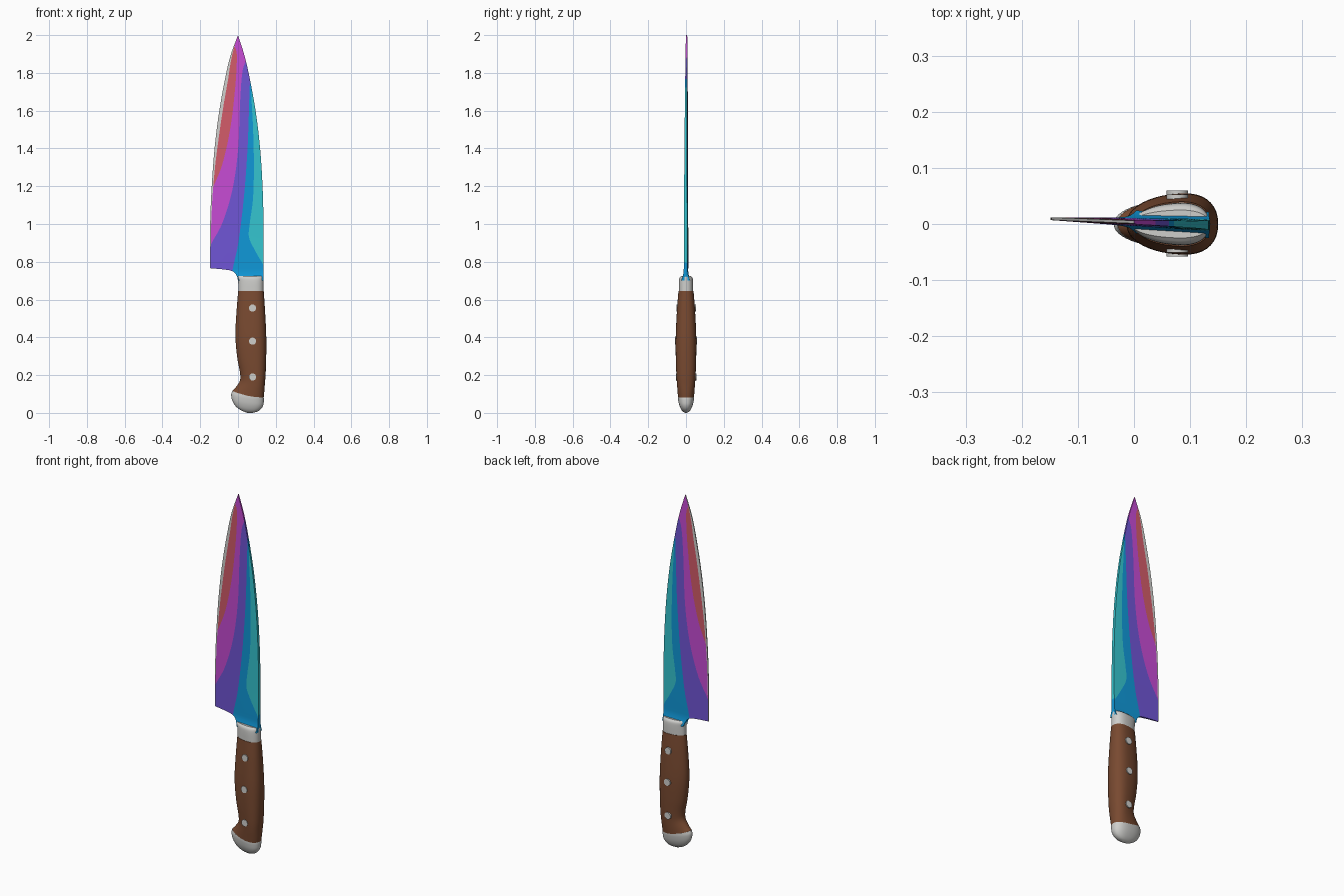
import bpy, bmesh, math

if "Cube" in bpy.data.objects:
    bpy.data.objects.remove(bpy.data.objects["Cube"])


def mat(name, r, g, b):
    m = bpy.data.materials.new(name)
    m.diffuse_color = (r, g, b, 1)
    m.use_nodes = True
    m.node_tree.nodes["Principled BSDF"].inputs["Base Color"].default_value = m.diffuse_color
    return m


STEEL = mat("light steel", .62, .62, .60)
WOOD = mat("brown wood", .19, .068, .03)
TEAL = mat("teal", .035, .55, .62)
BLUE = mat("blue", .005, .31, .68)
VIOLET = mat("violet", .16, .09, .66)
MAGENTA = mat("magenta", .56, .07, .65)
RED = mat("coral red", .64, .105, .14)


def spline(table, z):
    """Smooth interpolation through (z, value) pairs, held constant outside."""
    if z <= table[0][0]:
        return table[0][1]
    if z >= table[-1][0]:
        return table[-1][1]
    n = len(table)

    def slope(i):
        a, b = table[max(i - 1, 0)], table[min(i + 1, n - 1)]
        return (b[1] - a[1]) / (b[0] - a[0])
    for i in range(n - 1):
        (z0, v0), (z1, v1) = table[i], table[i + 1]
        if z <= z1:
            h = z1 - z0
            t = (z - z0) / h
            return ((2*t**3 - 3*t*t + 1) * v0 + (t**3 - 2*t*t + t) * h * slope(i)
                    + (3*t*t - 2*t**3) * v1 + (t**3 - t*t) * h * slope(i + 1))


def finish(bm, name, mats, angle=35):
    bmesh.ops.remove_doubles(bm, verts=bm.verts, dist=1e-5)
    bmesh.ops.recalc_face_normals(bm, faces=bm.faces)
    me = bpy.data.meshes.new(name)
    bm.to_mesh(me)
    bm.free()
    ob = bpy.data.objects.new(name, me)
    bpy.context.collection.objects.link(ob)
    for m in mats:
        me.materials.append(m)
    bpy.ops.object.select_all(action='DESELECT')
    ob.select_set(True)
    bpy.context.view_layer.objects.active = ob
    bpy.ops.object.shade_smooth_by_angle(angle=math.radians(angle))
    return ob


# Blade outline: cutting edge (left), spine (right), bevel width
HEEL = .766
EDGE = [(HEEL, -.149), (.9, -.149), (1.05, -.146), (1.2, -.139), (1.4, -.124),
        (1.6, -.099), (1.8, -.062), (1.9, -.037), (2.0, 0)]
CHOIL = [(.70, .004), (.715, -.002), (.735, -.012), (.748, -.026), (.756, -.048), (.761, -.09), (HEEL, -.149)]
SPINE = [(.70, .134), (1.0, .135), (1.2, .130), (1.4, .117), (1.6, .093), (1.8, .056), (1.9, .032), (2.0, 0)]
BEVEL = [(HEEL, .004), (1.2, .008), (1.5, .017), (1.75, .017), (1.85, .011), (1.95, .003), (2.0, 0)]
# Colour boundaries across the blade, from edge to spine
BANDS = [
    [(1.10, -.17), (1.18, -.138), (1.31, -.085), (1.5, -.042), (1.71, -.016), (1.87, -.006), (1.92, -.01), (1.96, -.03)],
    [(.84, -.17), (.89, -.145), (1.0, -.085), (1.18, -.03), (1.39, 0), (1.66, .012), (1.82, .026), (1.88, .05)],
    [(.70, -.03), (.75, -.03), (.89, 0), (1.13, .03), (1.39, .05), (1.6, .058), (1.76, .064), (1.8, .075)],
    [(.78, .14), (.8, .125), (.86, .09), (.93, .058), (1.0, .062), (1.13, .079), (1.3, .084), (1.5, .08), (1.7, .071), (1.76, .08)],
]
BLADE_MATS = [STEEL, RED, MAGENTA, VIOLET, BLUE, TEAL]


def blade_row(bm, z):
    right = spline(SPINE, z)
    left = spline(EDGE if z >= HEEL else CHOIL, z)
    xs = [left, min(right, left + (spline(BEVEL, z) if z >= HEEL else 0))]
    for b in BANDS:
        xs.append(max(xs[-1], min(right, spline(b, z))))
    xs.append(right)
    base = spline(EDGE, z)
    thick = .010 - .006 * max(0, (z - .8) / 1.2)
    fillet = .013 * max(0, (.765 - z) / .065) ** 2
    rows = ([], [])
    for x in xs:
        t = (x - base) / max(right - base, 1e-4)
        half = .0025 + (thick - .0025) * min(1, t * 1.2) + fillet
        cy = .0035 - .04 * x
        rows[0].append(bm.verts.new((x, cy - half, z)))
        rows[1].append(bm.verts.new((x, cy + half, z)))
    return rows


bm = bmesh.new()
zs = [.70 + i * .006 for i in range(9)] + [.751, .756, .761, HEEL]
zs += [HEEL + (2 - HEEL) * i / 80 for i in range(1, 81)]
zs = sorted(set(zs))
rows = [blade_row(bm, z) for z in zs]
for (f0, b0), (f1, b1) in zip(rows, rows[1:]):
    z = (f0[0].co.z + f1[0].co.z) / 2
    for i in range(6):
        for a, b in ((f0, f1), (b0, b1)):
            bm.faces.new((a[i], a[i+1], b[i+1], b[i])).material_index = i
    # spine and edge strips
    back = 4 if z < .79 else 5 if z < 1.72 else 4 if z < 1.77 else 3 if z < 1.87 else 2
    bm.faces.new((f0[6], b0[6], b1[6], f1[6])).material_index = back
    low = 3 if f0[0].co.x < -.03 else 4
    bm.faces.new((f0[0], b0[0], b1[0], f1[0])).material_index = 0 if z > HEEL else low
finish(bm, "blade", BLADE_MATS)


def loft(name, rings, material, steps, seg=40, angle=35):
    """Egg-shaped rings (x_left, z_left, x_right, z_right, half_depth), smoothly joined."""
    bm = bmesh.new()
    cols = [[(i, r[c]) for i, r in enumerate(rings)] for c in range(5)]
    loops = []
    for s in range(steps + 1):
        xl, zl, xr, zr, hy = (spline(c, (len(rings) - 1) * s / steps) for c in cols)
        loop = []
        for k in range(seg):
            a = 2 * math.pi * k / seg
            c, sn = math.cos(a), math.sin(a)
            px = math.copysign(abs(c) ** .85, c)
            py = math.copysign(abs(sn) ** .9, sn) * (1 + .18 * px) / 1.03
            t = (px + 1) / 2
            loop.append(bm.verts.new((xl + (xr - xl) * t, hy * py, zr + (zl - zr) * (1 - t) ** 2)))
        loops.append(loop)
    for a, b in zip(loops, loops[1:]):
        for k in range(seg):
            j = (k + 1) % seg
            bm.faces.new((a[k], a[j], b[j], b[k]))
    bm.faces.new(loops[0])
    bm.faces.new(loops[-1])
    return finish(bm, name, [material], angle)


# Bolster between blade and handle
loft("bolster", [(.003, .645, .135, .645, .038), (.001, .69, .135, .69, .038),
                 (-.003, .714, .135, .714, .035), (-.004, .725, .134, .725, .025)], STEEL, 12)

# Wooden grip
loft("handle", [(.001, .646, .136, .646, .040), (-.006, .56, .142, .56, .047), (-.013, .45, .148, .45, .053),
                (-.012, .37, .150, .37, .055), (-.002, .28, .149, .28, .054), (.011, .21, .146, .20, .051),
                (.010, .17, .142, .15, .048), (-.012, .135, .139, .11, .045),
                (-.03, .115, .136, .082, .043)], WOOD, 40)

# Rounded steel end cap
loft("pommel", [(-.03, .116, .136, .083, .043), (-.036, .096, .137, .068, .042), (-.030, .064, .134, .042, .037),
                (-.010, .033, .122, .021, .028), (.020, .012, .102, .007, .017),
                (.050, 0, .075, 0, .004)], STEEL, 24, angle=50)

# Rivets through the grip
for i, (z, half) in enumerate(((.555, .052), (.38, .0585), (.19, .054))):
    bpy.ops.mesh.primitive_cylinder_add(vertices=24, radius=.019, depth=half * 2,
                                        location=(.077, .001, z), rotation=(math.pi / 2, 0, 0))
    ob = bpy.context.object
    ob.name = f"rivet_{i + 1}"
    ob.data.materials.append(STEEL)
    bpy.ops.object.shade_smooth_by_angle(angle=math.radians(35))
